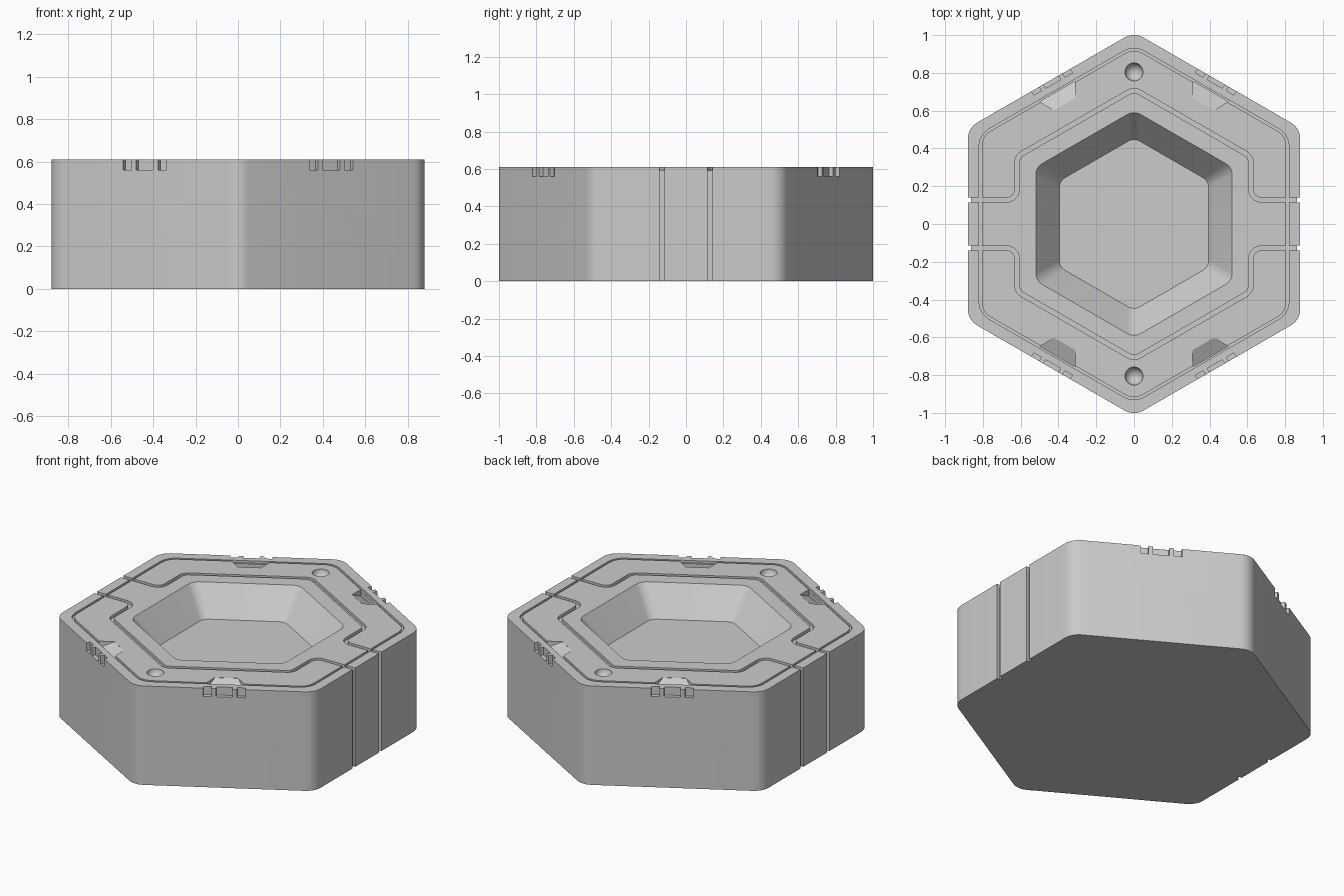
import bpy, bmesh, math
from mathutils import Vector, Matrix

if "Cube" in bpy.data.objects:
    bpy.data.objects.remove(bpy.data.objects["Cube"])

TOP = 0.61
APOTHEM = 0.88
cutters = []


def loft(name, rings, closed=False):
    """Skin a list of equal-sized rings; cap the ends unless closed."""
    bm = bmesh.new()
    vs = [[bm.verts.new(p) for p in ring] for ring in rings]
    n = len(rings[0])
    pairs = list(zip(vs, vs[1:])) + ([(vs[-1], vs[0])] if closed else [])
    for a, b in pairs:
        for i in range(n):
            j = (i + 1) % n
            bm.faces.new((a[i], a[j], b[j], b[i]))
    if not closed:
        bm.faces.new(vs[0])
        bm.faces.new(vs[-1])
    bmesh.ops.recalc_face_normals(bm, faces=bm.faces)
    mesh = bpy.data.meshes.new(name)
    bm.to_mesh(mesh)
    bm.free()
    obj = bpy.data.objects.new(name, mesh)
    bpy.context.collection.objects.link(obj)
    return obj


def cutter(obj):
    obj.hide_render = True
    cutters.append(obj)


def fillet(points, radius, closed=True, steps=8):
    """Round the corners of a 2D path with arcs."""
    pts = [Vector(p) for p in points]
    out = []
    for i, p in enumerate(pts):
        if not closed and i in (0, len(pts) - 1):
            out.append(p)
            continue
        a = (pts[i - 1] - p).normalized()
        b = (pts[(i + 1) % len(pts)] - p).normalized()
        half = a.angle(b) / 2
        centre = p + (a + b).normalized() * radius / math.sin(half)
        start = p + a * radius / math.tan(half) - centre
        end = p + b * radius / math.tan(half) - centre
        sweep = start.angle_signed(end)
        for k in range(steps + 1):
            out.append(centre + Matrix.Rotation(-sweep * k / steps, 2) @ start)
    return out


def hexagon(apothem, radius):
    r = apothem / math.cos(math.pi / 6)
    corners = [(r * math.sin(k * math.pi / 3), r * math.cos(k * math.pi / 3)) for k in range(6)]
    return fillet(corners, radius)


def at(path, z):
    return [(p.x, p.y, z) for p in path]


def groove(name, path, width, depth, closed):
    """Rectangular channel cutter swept along a 2D path."""
    rings = []
    n = len(path)
    for i, p in enumerate(path):
        before = path[i - 1] if closed or i else p
        after = path[(i + 1) % n] if closed or i < n - 1 else p
        d = (after - before).normalized()
        side = Vector((-d.y, d.x)) * width / 2
        l, r = p + side, p - side
        rings.append([(l.x, l.y, TOP - depth), (l.x, l.y, TOP + 0.05),
                      (r.x, r.y, TOP + 0.05), (r.x, r.y, TOP - depth)])
    cutter(loft(name, rings, closed))


# Solid hexagonal body
body_path = hexagon(APOTHEM, 0.1)
body = loft("hexagonal_tray", [at(body_path, 0), at(body_path, TOP)])

# Tapered central recess, wall slope continued above the rim
DEPTH = 0.17
over = 0.1
slope = 0.125 / DEPTH
cutter(loft("recess_cutter", [at(hexagon(0.395, 0.06), TOP - DEPTH),
                              at(hexagon(0.52 + slope * over, 0.08), TOP + over)]))

# Thin perimeter groove
groove("perimeter_groove_cutter", hexagon(0.813, 0.1), 0.014, 0.014, True)

# Seam around the recess, running out to the sides, and down the side walls
INNER, ARM = 0.619, 0.128
edge = INNER / math.sqrt(3)
for s in (1, -1):
    half = [(0.95, s * ARM), (INNER, s * ARM), (INNER, s * edge), (0, s * edge * 2),
            (-INNER, s * edge), (-INNER, s * ARM), (-0.95, s * ARM)]
    groove("seam_cutter", fillet(half, 0.055, False), 0.024, 0.018, False)
    for x in (1, -1):
        side = [Vector((x * a, s * b)) for a, b in
                ((0.864, 0.115), (0.95, 0.115), (0.95, 0.141), (0.864, 0.141))]
        cutter(loft("side_seam_cutter", [at(side, -0.1), at(side, TOP + 0.1)]))

# Round dimples at the front and back corners
for y in (0.805, -0.805):
    bpy.ops.mesh.primitive_uv_sphere_add(segments=32, ring_count=16, radius=0.048,
                                         location=(0, y, TOP + 0.002))
    bpy.context.object.name = "dimple_cutter"
    cutter(bpy.context.object)

# Finger ramps and latch notches on the four slanted sides
for sx in (1, -1):
    for sy in (1, -1):
        def place(n, t, z):
            c, s = 0.5, math.sqrt(3) / 2
            return (sx * (n * c + t * s), sy * (n * s - t * c), z)

        ramp = [[place(n, -w, low), place(n, w, low),
                 place(n, w, TOP + 0.05), place(n, -w, TOP + 0.05)]
                for n, w, low in ((0.733, 0.065, TOP - 0.001), (0.81, 0.108, TOP - 0.042))]
        cutter(loft("finger_ramp_cutter", ramp))
        for t0, t1 in ((-0.118, -0.072), (-0.046, 0.046), (0.072, 0.118)):
            notch = [[place(n, t0, z), place(n, t1, z), place(n + 0.1, t1, z), place(n + 0.1, t0, z)]
                     for n, z in ((0.856, TOP - 0.05), (0.856, TOP + 0.1))]
            cutter(loft("latch_notch_cutter", notch))

# Carve everything, then drop the cutters
for c in cutters:
    mod = body.modifiers.new(c.name, "BOOLEAN")
    mod.operation = "DIFFERENCE"
    mod.solver = "EXACT"
    mod.object = c
bpy.context.view_layer.update()
carved = bpy.data.meshes.new_from_object(body.evaluated_get(bpy.context.evaluated_depsgraph_get()))
body.modifiers.clear()
body.data = carved
for c in cutters:
    bpy.data.objects.remove(c)

# Plain grey finish
grey = bpy.data.materials.new("light_grey")
grey.use_nodes = True
grey.diffuse_color = (0.6, 0.6, 0.6, 1)
grey.node_tree.nodes["Principled BSDF"].inputs["Base Color"].default_value = (0.6, 0.6, 0.6, 1)
carved.materials.clear()
carved.materials.append(grey)

bpy.ops.object.select_all(action="DESELECT")
body.select_set(True)
bpy.context.view_layer.objects.active = body
bpy.ops.object.shade_smooth_by_angle(angle=math.radians(25))
